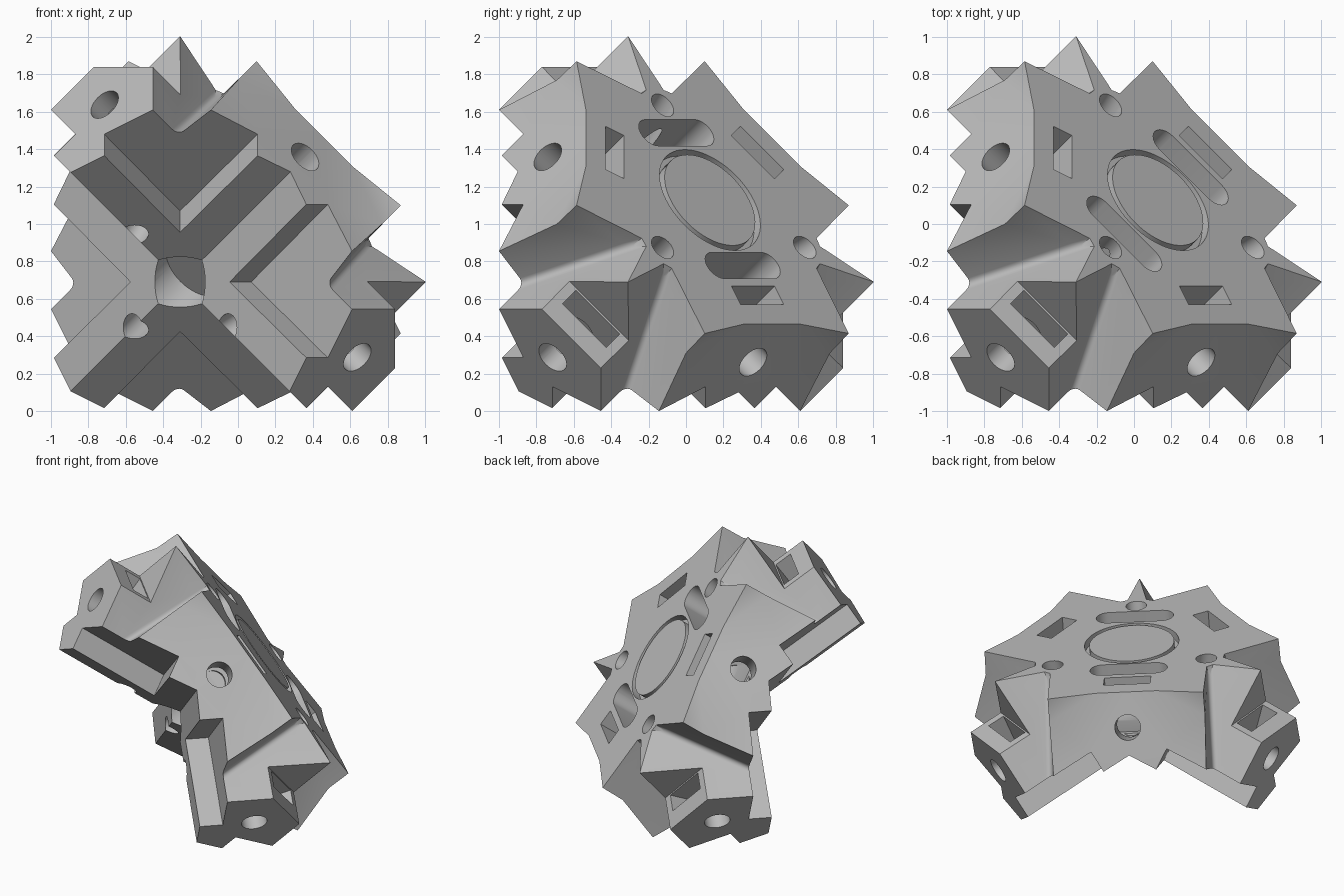
import bpy, bmesh, math
from mathutils import Vector as Vec
from itertools import permutations

if "Cube" in bpy.data.objects:
    bpy.data.objects.remove(bpy.data.objects["Cube"])

N = Vec((1, 1, 1)).normalized()          # axis of the threefold symmetry
UP = Vec((0, 0, 1))                      # lifts the centred model onto the ground

grey = bpy.data.materials.new("grey")
grey.diffuse_color = (0.5, 0.5, 0.5, 1)
grey.use_nodes = True
grey.node_tree.nodes["Principled BSDF"].inputs["Base Color"].default_value = grey.diffuse_color

# corner points of one sixth of the body; permuting the axes gives the rest
P = dict(
    O=(.128, .128, .128), T=(1.005, -.31, -.31), g=(.68, -.2, -.095),
    W=(.87, -.585, .10), m=(.61, -.535, .31), M=(.46, -.535, .46),
    K=(.77, -.69, 0), a=(.61, -1, -.145), b=(.48, -.87, .105),
    c=(.365, -.985, .105), d=(.28, -.9, .28), N=(.475, -.865, -.32),
    A=(.61, -1, -.455), B=(.48, -.87, -.715), C=(.365, -.985, -.715),
    D=(.275, -.895, -.895), G=(.84, -.77, -.455), H=(.84, -.6125, -.6125),
    P=(.69, -.623, -.307), S=(.69, -.465, -.465), V=(-.31, -.31, -.31),
    Q=(.07, -.46, -.31), R=(-.045, -.575, -.31))
FACES = ["OMmWgT",            # back plate
         "Mmbcd", "mKab", "mWK",   # side panel
         "aKWg", "agN",       # groove wall beside the panel
         "AGPgN", "PTg",      # groove wall beside the leg
         "TPS", "PGHS",       # step on the leg
         "HGABCD",            # leg end
         "QbaNAB", "QBCR", "QRcb",  # recessed face and step walls
         "VDCRcd"]            # raised chevron band


def obj_from(bm, name):
    bmesh.ops.recalc_face_normals(bm, faces=bm.faces)
    me = bpy.data.meshes.new(name)
    bm.to_mesh(me)
    bm.free()
    me.materials.append(grey)
    ob = bpy.data.objects.new(name, me)
    bpy.context.collection.objects.link(ob)
    return ob


def prism(name, outline, origin, ux, axis, lo, hi):
    """Extrude a 2D outline along an axis from lo to hi."""
    axis = Vec(axis).normalized()
    ux = Vec(ux)
    ux = (ux - axis * ux.dot(axis)).normalized()
    uy = axis.cross(ux)
    bm = bmesh.new()
    rings = [[bm.verts.new(Vec(origin) + UP + ux * p + uy * q + axis * h)
              for p, q in outline] for h in (lo, hi)]
    bm.faces.new(rings[0])
    bm.faces.new(rings[1])
    n = len(outline)
    for i in range(n):
        j = (i + 1) % n
        bm.faces.new((rings[0][i], rings[0][j], rings[1][j], rings[1][i]))
    return obj_from(bm, name)


def circle(r, n=40):
    return [(r * math.cos(2 * math.pi * i / n), r * math.sin(2 * math.pi * i / n))
            for i in range(n)]


def rect(w, h):
    return [(-w, -h), (w, -h), (w, h), (-w, h)]


def stadium(half, r, n=12):
    return [(s * half + r * math.cos(t), r * math.sin(t))
            for s, t0 in ((1, -math.pi / 2), (-1, math.pi / 2))
            for t in [t0 + math.pi * i / n for i in range(n + 1)]]


def cycle(v, k):
    v = list(v)
    return Vec(v[-k:] + v[:-k]) if k else Vec(v)


# connector body
bm = bmesh.new()
for perm in permutations(range(3)):
    for f in FACES:
        bm.faces.new([bm.verts.new(Vec([P[k][i] for i in perm]) + UP) for k in f])
bmesh.ops.remove_doubles(bm, verts=bm.verts, dist=0.002)
bmesh.ops.recalc_face_normals(bm, faces=bm.faces)
# round the valley of each groove
ends = [{tuple(round(P[k][i], 3) for i in perm) for k in "Ng"}
        for perm in permutations(range(3))]
valleys = [e for e in bm.edges
           if {tuple(round(c, 3) for c in v.co - UP) for v in e.verts} in ends]
bmesh.ops.bevel(bm, geom=valleys, offset=0.045, segments=5, profile=0.5,
                affect='EDGES')
bmesh.ops.dissolve_limit(bm, angle_limit=math.radians(0.5), verts=bm.verts,
                         edges=bm.edges)
bmesh.ops.triangulate(bm, faces=bm.faces)
body = obj_from(bm, "connector_body")

cutters = []
for k in range(3):
    leg = cycle((1, -1, -1), k)
    side = cycle((0, 1, -1), k)
    outer = cycle((2, 1, 1), k)
    # bolt hole in the leg end
    cutters.append(prism("leg_hole", circle(.09), cycle((.64, -.715, -.715), k),
                         side, leg, -.3, .1))
    # nut pocket behind the leg end wall
    mid = leg.normalized() * 1.008
    cutters.append(prism("leg_pocket", rect(.165, .063), mid, side, outer, -.17, .7))
    # bolt hole in the side panel
    cutters.append(prism("panel_hole", circle(.09), cycle((-.74, .36, .36), k),
                         side, -leg, -.35, .1))
    # nut slot in the back plate
    cutters.append(prism("nut_slot", rect(.163, .06), cycle((-.38, .383, .383), k),
                         side, N, -.42, .1))
    # slanted hole from the back plate to the inner edge of the leg
    cutters.append(prism("slanted_hole", circle(.072), cycle((.64, -.122, -.122), k),
                         side, cycle((.70, .44, .44), k), -1.6, .2))
# two long slots, the round recess and the socket at the inner corner
for c in ((.305, .305, -.22), (-.05, -.05, .49)):
    cutters.append(prism("long_slot", stadium(.185, .086), c, (1, -1, 0), N, -.3, .1))
cutters.append(prism("round_recess", circle(.33, 64), P["O"], (1, -1, 0), N, -.06, .1))
cutters.append(prism("inner_socket", circle(.19, 48), (-.23, -.23, -.23),
                     (1, -1, 0), N, -.5, 0))

for c in cutters:
    mod = body.modifiers.new(c.name, 'BOOLEAN')
    mod.operation = 'DIFFERENCE'
    mod.solver = 'EXACT'
    mod.object = c
    c.hide_render = True
bpy.context.view_layer.update()
dg = bpy.context.evaluated_depsgraph_get()
cut = bpy.data.meshes.new_from_object(body.evaluated_get(dg))
body.modifiers.clear()
body.data = cut
for c in cutters:
    bpy.data.objects.remove(c, do_unlink=True)

# raised disc inside the round recess
disc = prism("round_disc", circle(.297, 64), P["O"], (1, -1, 0), N, -.08, 0)

for ob in (body, disc):
    bpy.ops.object.select_all(action='DESELECT')
    ob.select_set(True)
    bpy.context.view_layer.objects.active = ob
    bpy.ops.object.shade_smooth_by_angle(angle=math.radians(25))
